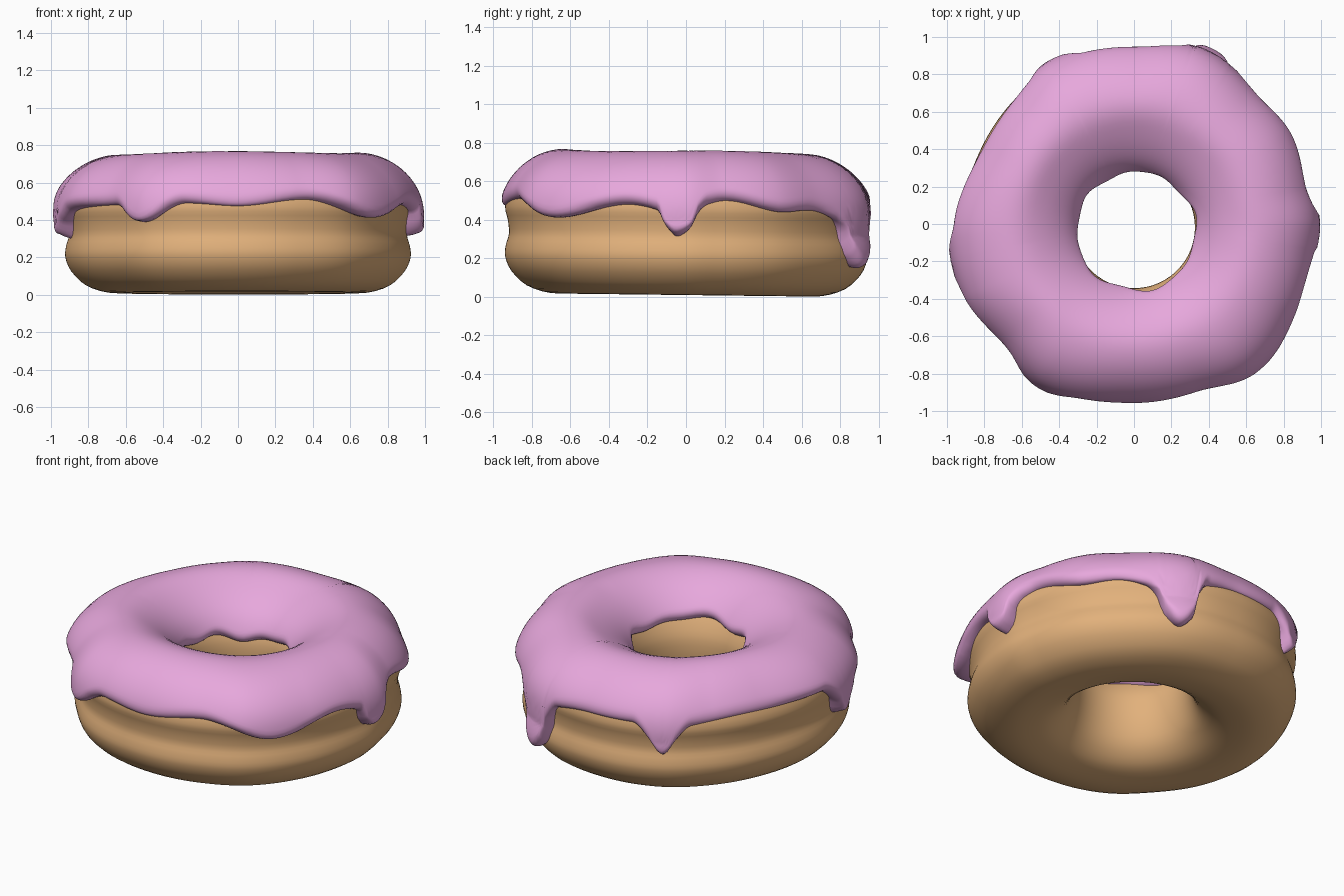
import bpy, bmesh, math
from mathutils import Vector

if "Cube" in bpy.data.objects:
    bpy.data.objects.remove(bpy.data.objects["Cube"])

COLS = 400

# dough cross-section (radius, height), counter-clockwise from the hole
PROFILE = [(.325, .38), (.335, .25), (.38, .13), (.47, .05), (.58, .017), (.70, .012),
           (.82, .05), (.90, .125), (.932, .20), (.928, .26), (.912, .32), (.918, .39),
           (.932, .46), (.902, .55), (.83, .632), (.73, .688), (.62, .702), (.505, .655),
           (.405, .57), (.345, .47)]

# lower edge of the icing: (angle in degrees, height), with drips
EDGE = [(-9, .45), (-6, .36), (-3, .315), (1, .35), (4, .44), (7, .48), (13, .50), (33, .44),
        (43, .45), (54, .41), (58, .35), (60.5, .22), (65.5, .155), (70.5, .22), (72, .36),
        (76, .45), (90, .48), (106, .48), (112, .41), (117, .29), (122, .41), (127, .475),
        (150, .51), (180, .50), (187, .42), (191, .30), (196, .40), (202, .45), (212, .47),
        (226, .48), (238, .39), (253, .49), (270, .475), (292, .51), (317, .415), (341, .48)]

# outer radius of the icing seen from above
OUTLINE = [(0, .995), (12, .97), (30, .98), (45, .965), (68, 1.01), (90, .97), (117, .985),
           (135, .945), (152, .935), (184, .998), (203, 1.0), (222, .965), (240, 1.015),
           (270, .97), (290, .985), (309, 1.035), (330, 1.0), (348, .985)]


def lookup(table, deg):
    # smooth periodic interpolation without overshoot
    n = len(table)
    deg = (deg - table[0][0]) % 360 + table[0][0]
    key = lambda i: (table[i % n][0] + 360 * (i // n), table[i % n][1])

    def secant(i):
        (a0, v0), (a1, v1) = key(i), key(i + 1)
        return (v1 - v0) / (a1 - a0)

    def slope(i):
        s, t = secant(i - 1), secant(i)
        return 2 * s * t / (s + t) if s * t > 0 else 0
    i = max(k for k in range(n) if table[k][0] <= deg)
    (a0, v0), (a1, v1) = key(i), key(i + 1)
    h = a1 - a0
    t = (deg - a0) / h
    return (v0 * (1 + 2 * t) * (1 - t) ** 2 + slope(i) * h * t * (1 - t) ** 2
            + v1 * t * t * (3 - 2 * t) + slope(i + 1) * h * t * t * (t - 1))


def smooth_loop(pts, n):
    out = []
    for i in range(len(pts)):
        a, b, c, d = (Vector(pts[(i + k) % len(pts)]) for k in (-1, 0, 1, 2))
        for j in range(n):
            t = j / n
            out.append(.5 * (2 * b + (c - a) * t + (2 * a - 5 * b + 4 * c - d) * t * t
                             + (3 * b - a - 3 * c + d) * t ** 3))
    return out


def ease(t):
    t = min(1, max(0, t))
    return t * t * (3 - 2 * t)


def warp(p, deg, icing=False):
    # vary the outer radius and shift the hole a little
    r = math.radians(deg)
    b = lookup(OUTLINE, deg) - .985
    outer = b if icing else .3 * b - .012 * math.cos(2 * r)
    inner = -.018 * math.sin(r) - (.012 if icing else 0)
    x = p.x + outer * ease((p.x - .5) / .4) + inner * ease((.55 - p.x) / .2)
    return Vector((x, p.y))


def ring_mesh(name, section, color):
    bm = bmesh.new()
    rings = []
    for i in range(COLS):
        deg = 360 * i / COLS
        c, s = math.cos(math.radians(deg)), math.sin(math.radians(deg))
        # the whole ring leans slightly to the back
        rings.append([bm.verts.new((p.x * c, p.x * s, p.y - .012 * p.x * s)) for p in section(deg)])
    n = len(rings[0])
    for i in range(COLS):
        a, b = rings[i], rings[(i + 1) % COLS]
        for j in range(n):
            k = (j + 1) % n
            bm.faces.new((a[j], b[j], b[k], a[k]))
    bmesh.ops.recalc_face_normals(bm, faces=bm.faces)
    for f in bm.faces:
        f.smooth = True
    me = bpy.data.meshes.new(name)
    bm.to_mesh(me)
    bm.free()
    ob = bpy.data.objects.new(name, me)
    bpy.context.collection.objects.link(ob)
    mat = bpy.data.materials.new(name + "_color")
    mat.diffuse_color = color
    mat.use_nodes = True
    mat.node_tree.nodes["Principled BSDF"].inputs["Base Color"].default_value = mat.diffuse_color
    me.materials.append(mat)
    return ob


# dough ring
coarse = smooth_loop(PROFILE, 3)
ring_mesh("dough", lambda deg: [warp(p, deg) for p in coarse], (.76, .44, .20, 1))

# icing shell following the upper dough
fine = smooth_loop(PROFILE, 16)
START = 16 * 13 // 2


def icing_section(deg):
    r = math.radians(deg)
    z_out = lookup(EDGE, deg) + .011 * math.sin(r)
    z_in = .485 - .04 * math.cos(r - 2.1) + .012 * math.sin(5 * r + 1) + .008 * math.sin(8 * r)
    path = [p for p in fine[START:] + fine[:8]
            if (p.y >= z_out if p.x > .62 else p.y >= z_in)]
    # exact end points keep the edge smooth between columns
    first, last = fine.index(path[0]), fine.index(path[-1])
    a, b = fine[first - 1], fine[first]
    path.insert(0, a.lerp(b, (z_out - a.y) / (b.y - a.y)))
    a, b = fine[last], fine[(last + 1) % len(fine)]
    path.append(a.lerp(b, (z_in - a.y) / (b.y - a.y)))
    dist = [0]
    for p, q in zip(path, path[1:]):
        dist.append(dist[-1] + (q - p).length)
    total, k, top, under = dist[-1], 0, [], []
    for i in range(41):
        d = total * (1 - math.cos(math.pi * i / 40)) / 2
        while k < len(path) - 2 and dist[k + 1] < d:
            k += 1
        step = path[k + 1] - path[k]
        p = path[k] + step * ((d - dist[k]) / max(1e-9, dist[k + 1] - dist[k]))
        nrm = Vector((step.y, -step.x)).normalized()
        e = min(1, min(d, total - d) / .05)
        # drips hang free of the waist, the top is gently uneven
        t = .05 + (min(.02, max(0, .46 - p.y) * .25) if p.x > .8 else 0)
        t += (.005 * math.sin(3 * r + .5) - .004 * math.cos(r - 2.6)) * ease((p.y - .5) / .2)
        e = math.sqrt(max(0, 1 - (1 - e) ** 2))
        base = warp(p, deg)
        top.append(base.lerp(warp(p, deg, True) + nrm * t, e))
        under.append(base - nrm * .012)
    return top + under[::-1]


ring_mesh("icing", icing_section, (.80, .39, .72, 1))
